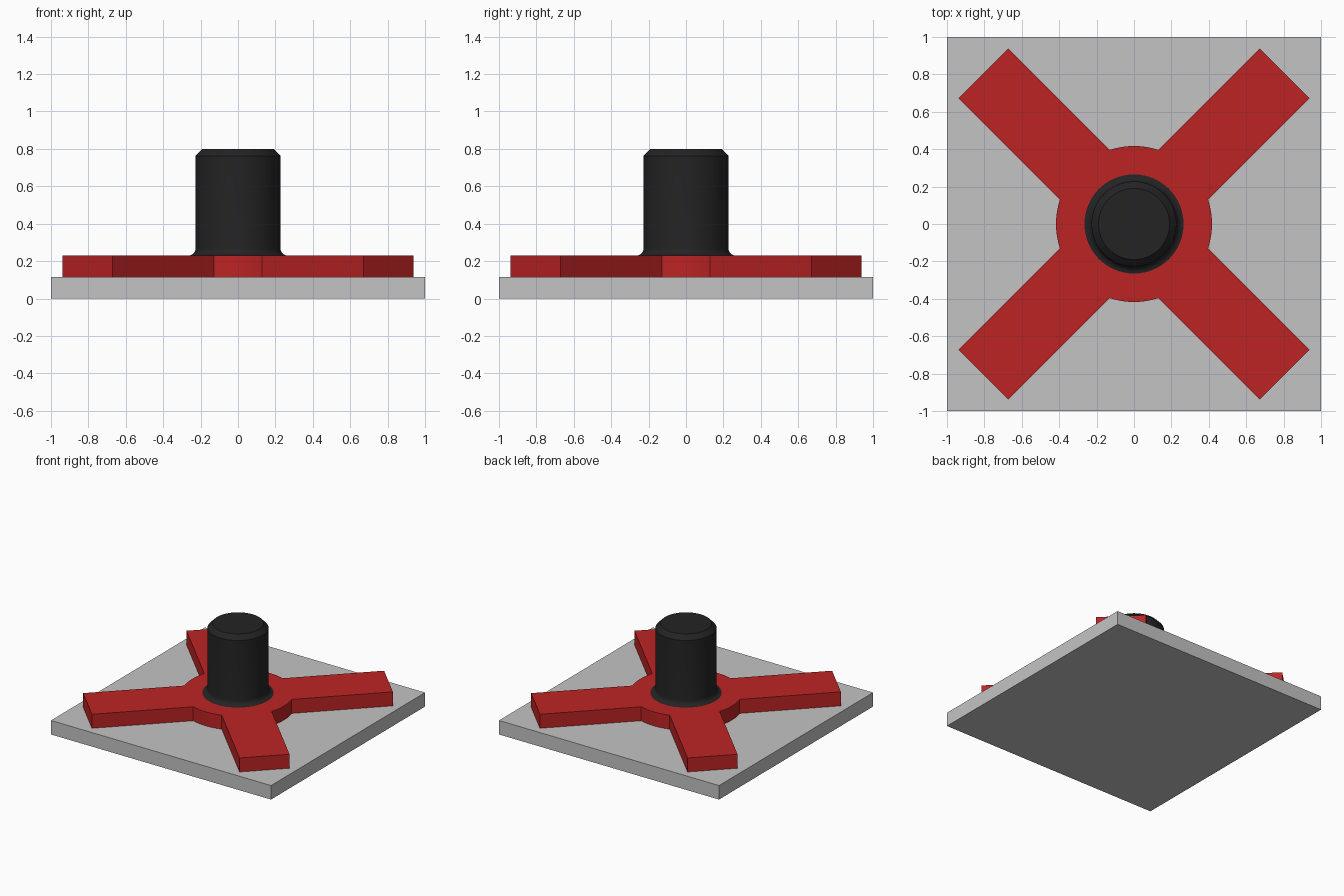
import bpy, bmesh, math

if "Cube" in bpy.data.objects:
    bpy.data.objects.remove(bpy.data.objects["Cube"])

BASE_TOP, CROSS_TOP, POST_TOP = 0.115, 0.23, 0.80


def material(name, rgb):
    m = bpy.data.materials.new(name)
    m.diffuse_color = (*rgb, 1.0)
    m.use_nodes = True
    m.node_tree.nodes["Principled BSDF"].inputs["Base Color"].default_value = m.diffuse_color
    return m


def make_object(name, bm, mat):
    bmesh.ops.recalc_face_normals(bm, faces=bm.faces)
    mesh = bpy.data.meshes.new(name)
    bm.to_mesh(mesh)
    bm.free()
    mesh.materials.append(mat)
    obj = bpy.data.objects.new(name, mesh)
    bpy.context.collection.objects.link(obj)
    return obj


def prism(name, outline, z0, z1, mat):
    """Extrude a flat outline from z0 to z1."""
    bm = bmesh.new()
    face = bm.faces.new([bm.verts.new((x, y, z0)) for x, y in outline])
    ext = bmesh.ops.extrude_face_region(bm, geom=[face])
    top = [v for v in ext["geom"] if isinstance(v, bmesh.types.BMVert)]
    bmesh.ops.translate(bm, verts=top, vec=(0, 0, z1 - z0))
    return make_object(name, bm, mat)


def lathe(name, profile, mat, steps=64):
    """Spin an (r, z) profile about the z axis."""
    bm = bmesh.new()
    verts = [bm.verts.new((r, 0, z)) for r, z in profile]
    edges = [bm.edges.new(pair) for pair in zip(verts, verts[1:])]
    bmesh.ops.spin(bm, geom=verts + edges, cent=(0, 0, 0), axis=(0, 0, 1),
                   angle=math.tau, steps=steps)
    bmesh.ops.remove_doubles(bm, verts=bm.verts, dist=1e-4)
    return make_object(name, bm, mat)


def smooth(obj, degrees):
    bpy.ops.object.select_all(action='DESELECT')
    obj.select_set(True)
    bpy.context.view_layer.objects.active = obj
    bpy.ops.object.shade_smooth_by_angle(angle=math.radians(degrees))


grey = material("light grey", (0.55, 0.55, 0.55))
red = material("red", (0.51, 0.017, 0.017))
black = material("black", (0.017, 0.017, 0.017))

# Square base plate
prism("base_plate", [(-1, -1), (1, -1), (1, 1), (-1, 1)], 0, BASE_TOP, grey)

# Four diagonal arms joined by a round hub
HALF_WIDTH, REACH, HUB_R, ARC_STEPS = 0.189, 1.138, 0.417, 10
join = math.asin(HALF_WIDTH / HUB_R)
outline = []
for quarter in range(4):
    a = math.radians(45 + 90 * quarter)
    c, s = math.cos(a), math.sin(a)
    for side in (-HALF_WIDTH, HALF_WIDTH):
        outline.append((REACH * c - side * s, REACH * s + side * c))
    for i in range(ARC_STEPS + 1):
        t = a + join + (math.pi / 2 - 2 * join) * i / ARC_STEPS
        outline.append((HUB_R * math.cos(t), HUB_R * math.sin(t)))
smooth(prism("cross_arms", outline, BASE_TOP, CROSS_TOP, red), 20)

# Round post with a filleted foot and a chamfered top
POST_R, FILLET, CHAMFER = 0.227, 0.038, 0.037
profile = [(0, CROSS_TOP)]
for i in range(7):
    t = math.pi / 2 * i / 6
    profile.append((POST_R + FILLET * (1 - math.sin(t)),
                    CROSS_TOP + FILLET * (1 - math.cos(t))))
profile += [(POST_R, POST_TOP - CHAMFER), (POST_R - CHAMFER, POST_TOP), (0, POST_TOP)]
smooth(lathe("post", profile, black), 30)
